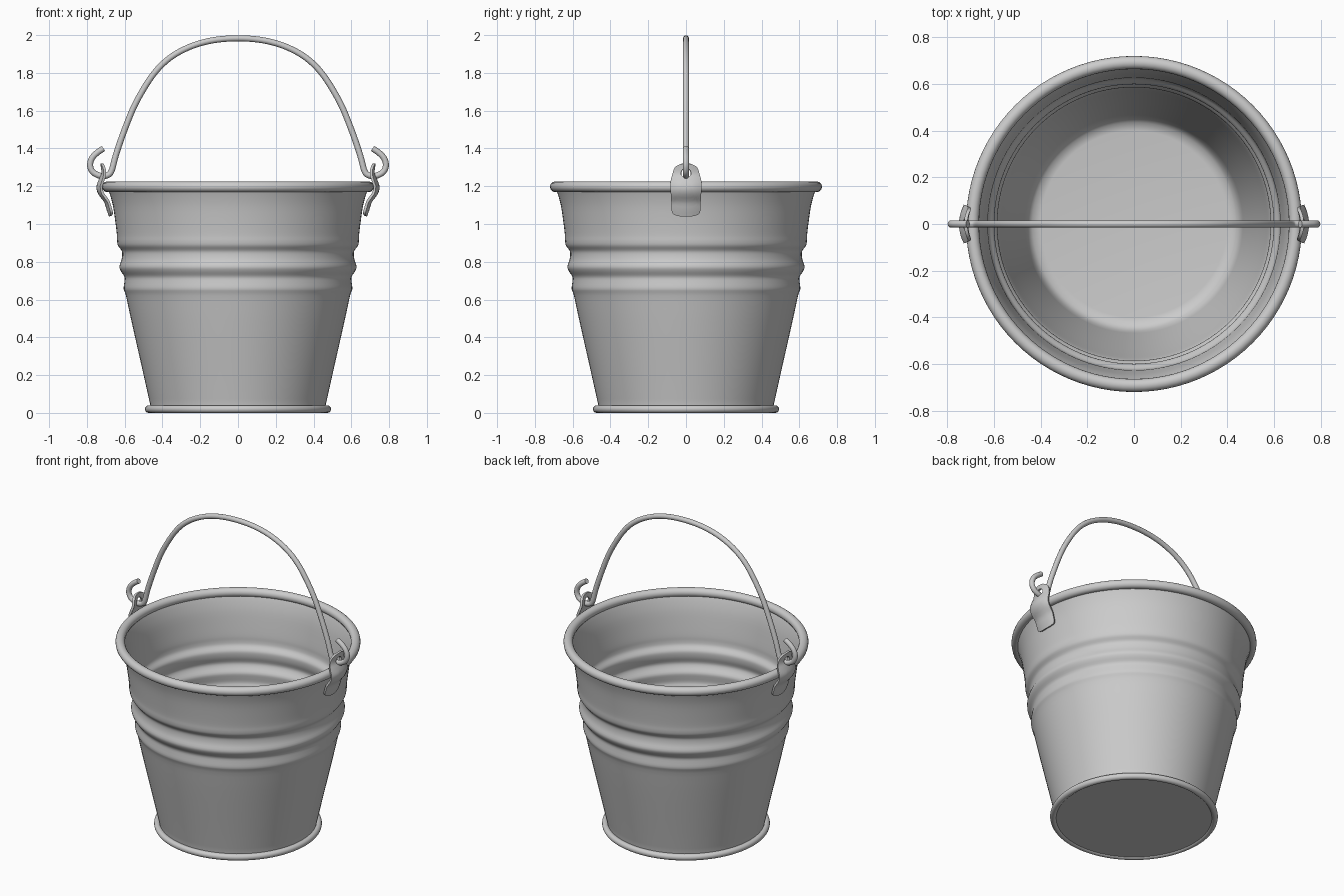
import bpy, bmesh, math
from mathutils import Vector

if "Cube" in bpy.data.objects:
    bpy.data.objects.remove(bpy.data.objects["Cube"])


def smooth_path(pts, steps):
    # Catmull-Rom curve through the given points
    p = [Vector(q) for q in pts]
    p = [2 * p[0] - p[1]] + p + [2 * p[-1] - p[-2]]
    out = []
    for i in range(1, len(p) - 2):
        a, b, c, d = p[i - 1:i + 3]
        for s in range(steps):
            t = s / steps
            out.append(0.5 * (2 * b + (c - a) * t + (2 * a - 5 * b + 4 * c - d) * t**2
                              + (3 * b - a - 3 * c + d) * t**3))
    return out + [p[-2]]


def finish(name, bm, angle=50):
    bmesh.ops.recalc_face_normals(bm, faces=bm.faces[:])
    me = bpy.data.meshes.new(name)
    bm.to_mesh(me)
    bm.free()
    ob = bpy.data.objects.new(name, me)
    bpy.context.collection.objects.link(ob)
    bpy.ops.object.select_all(action='DESELECT')
    ob.select_set(True)
    bpy.context.view_layer.objects.active = ob
    bpy.ops.object.shade_smooth_by_angle(angle=math.radians(angle))
    return ob


def lathe(name, profile, closed=False, n=96):
    bm = bmesh.new()
    vs = [bm.verts.new((r, 0, z)) for r, z in profile]
    pairs = list(zip(vs, vs[1:])) + ([(vs[-1], vs[0])] if closed else [])
    es = [bm.edges.new(e) for e in pairs]
    bmesh.ops.spin(bm, geom=vs + es, cent=(0, 0, 0), axis=(0, 0, 1),
                   angle=2 * math.pi, steps=n)
    bmesh.ops.remove_doubles(bm, verts=bm.verts[:], dist=1e-4)
    return finish(name, bm)


def rolled_ring(name, radius, z, minor):
    ring = [(radius + minor * math.cos(k * math.pi / 8), z + minor * math.sin(k * math.pi / 8))
            for k in range(16)]
    return lathe(name, ring, closed=True)


# Tapered pail with pressed ribs, outside and inside
wall = [(0.462, 0.03), (0.495, 0.18), (0.565, 0.49), (0.593, 0.62), (0.605, 0.655),
        (0.602, 0.69), (0.601, 0.72), (0.62, 0.75), (0.628, 0.775), (0.617, 0.81),
        (0.613, 0.84), (0.617, 0.86), (0.635, 0.885), (0.640, 0.91), (0.641, 0.94),
        (0.648, 1.0), (0.661, 1.09), (0.676, 1.15), (0.69, 1.19)]
outer = [tuple(v) for v in smooth_path(wall, 3)]
inner = [(r - 0.014, z) for r, z in reversed(outer) if z > 0.045]
lathe("pail_body", [(0, 0.008), (0.462, 0.008)] + outer + inner
      + [(0.435, 0.04), (0.4, 0.035), (0, 0.035)])
rolled_ring("top_rim", 0.692, 1.197, 0.028)
rolled_ring("base_rim", 0.473, 0.02, 0.02)

# Wire handle with hooked ends
half = [(0, 1.983), (0.13, 1.973), (0.25, 1.94), (0.36, 1.88), (0.45, 1.79), (0.54, 1.643),
        (0.60, 1.50), (0.645, 1.37), (0.67, 1.28), (0.695, 1.257), (0.73, 1.255),
        (0.768, 1.275), (0.783, 1.31), (0.773, 1.348), (0.745, 1.378), (0.712, 1.40)]
path = [(-x, z) for x, z in reversed(half[1:])] + half
pts = smooth_path([(x, 0, z) for x, z in path], 5)
cu = bpy.data.curves.new("wire_handle", 'CURVE')
cu.dimensions = '3D'
cu.bevel_depth = 0.016
cu.bevel_resolution = 4
cu.use_fill_caps = True
sp = cu.splines.new('POLY')
sp.points.add(len(pts) - 1)
for q, v in zip(sp.points, pts):
    q.co = (*v, 1)
handle = bpy.data.objects.new("wire_handle", cu)
bpy.context.collection.objects.link(handle)
bpy.ops.object.select_all(action='DESELECT')
handle.select_set(True)
bpy.context.view_layer.objects.active = handle
bpy.ops.object.convert(target='MESH')
bpy.ops.object.shade_smooth_by_angle(angle=math.radians(50))

# Bent lugs with an eyelet for the handle
bend = smooth_path([(0.672, 1.03), (0.69, 1.08), (0.703, 1.12), (0.733, 1.16), (0.743, 1.195),
                    (0.732, 1.23), (0.718, 1.27), (0.722, 1.33)], 6)
right = [(0, 1.32), (0.03, 1.317), (0.058, 1.298), (0.07, 1.26), (0.079, 1.22), (0.078, 1.16),
         (0.074, 1.10), (0.072, 1.065), (0.058, 1.05), (0.03, 1.043), (0, 1.042)]
outline = right + [(-y, z) for y, z in reversed(right[1:-1])]
outline = smooth_path(outline + outline[:1], 3)[:-1]


def bend_x(y, z):
    for a, b in zip(bend, bend[1:]):
        if z <= b.y:
            return a.x + (b.x - a.x) * (z - a.y) / (b.y - a.y) - 3 * y * y
    return bend[-1].x


for side, label in ((1, "right"), (-1, "left")):
    bm = bmesh.new()
    eye = Vector((0, 1.268))
    rings = []
    for k in range(13):
        row = []
        for o in outline:
            q = (eye + (o - eye).normalized() * 0.026).lerp(o, k / 12)
            row.append(bm.verts.new((side * bend_x(*q), q.x, q.y)))
        rings.append(row)
    for a, b in zip(rings, rings[1:]):
        for i in range(len(a)):
            j = (i + 1) % len(a)
            bm.faces.new((a[i], a[j], b[j], b[i]))
    lug = finish(label + "_lug", bm)
    mod = lug.modifiers.new("thickness", 'SOLIDIFY')
    mod.thickness = 0.014
    mod.offset = 0
    bpy.ops.object.modifier_apply(modifier=mod.name)
    bpy.ops.object.shade_smooth_by_angle(angle=math.radians(50))
